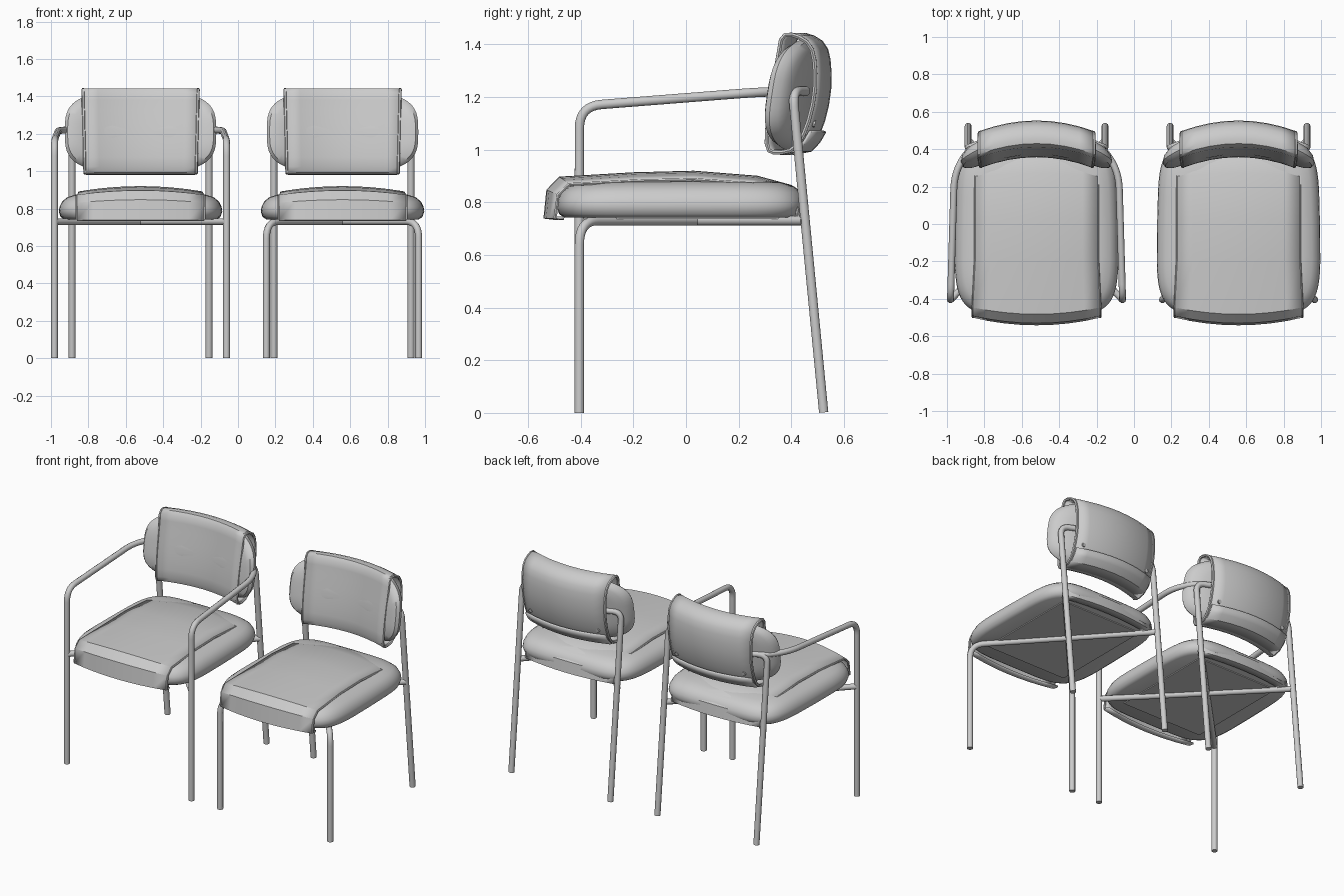
import bpy, bmesh, math
from mathutils import Vector

if "Cube" in bpy.data.objects:
    bpy.data.objects.remove(bpy.data.objects["Cube"])

R = 0.0185  # frame tube radius


def finish(ob, angle=40):
    bpy.ops.object.select_all(action='DESELECT')
    ob.select_set(True)
    bpy.context.view_layer.objects.active = ob
    bpy.ops.object.shade_smooth_by_angle(angle=math.radians(angle))
    return ob


def mesh_object(name, verts, faces, angle=40):
    bm = bmesh.new()
    vs = [bm.verts.new(v) for v in verts]
    for f in faces:
        bm.faces.new([vs[i] for i in f])
    bmesh.ops.recalc_face_normals(bm, faces=bm.faces)
    me = bpy.data.meshes.new(name)
    bm.to_mesh(me)
    bm.free()
    ob = bpy.data.objects.new(name, me)
    bpy.context.collection.objects.link(ob)
    return finish(ob, angle)


def tube(name, pts, bend=0.07, radius=R, sides=3, cyclic=False):
    """Round tube through pts with softened corners."""
    pts = [Vector(p) for p in pts]
    path = [pts[0]]
    for a, p, b in zip(pts, pts[1:], pts[2:]):
        if bend == 0:
            path.append(p)
            continue
        s = p + (a - p).normalized() * min(bend, (a - p).length * 0.48)
        e = p + (b - p).normalized() * min(bend, (b - p).length * 0.48)
        for i in range(9):
            t = i / 8
            path.append(s * (1 - t) ** 2 + p * 2 * t * (1 - t) + e * t * t)
    path.append(pts[-1])
    cu = bpy.data.curves.new(name, 'CURVE')
    cu.dimensions = '3D'
    cu.bevel_depth = radius
    cu.bevel_resolution = sides
    cu.use_fill_caps = True
    sp = cu.splines.new('POLY')
    sp.points.add(len(path) - 1)
    sp.use_cyclic_u = cyclic
    for q, p in zip(sp.points, path):
        q.co = (*p, 1)
    ob = bpy.data.objects.new(name, cu)
    bpy.context.collection.objects.link(ob)
    bpy.ops.object.select_all(action='DESELECT')
    ob.select_set(True)
    bpy.context.view_layer.objects.active = ob
    bpy.ops.object.convert(target='MESH')
    return finish(bpy.context.object)


def cushion(name, a, b, power, profile, place, n=64):
    """Stack of superellipse rings (inset, height), closed at both ends."""
    verts, faces = [], []
    for inset, h in profile:
        for i in range(n):
            t = 2 * math.pi * i / n
            c, s = math.cos(t), math.sin(t)
            u = math.copysign(abs(c) ** (2 / power), c) * (a - inset)
            v = math.copysign(abs(s) ** (2 / power), s) * (b - inset)
            verts.append(place(u, v, h))
    for r in range(len(profile) - 1):
        for i in range(n):
            j = (i + 1) % n
            faces.append((r * n + i, r * n + j, r * n + n + j, r * n + n + i))
    for r in (0, len(profile) - 1):
        verts.append(place(0, 0, profile[r][1]))
        faces += [(r * n + i, r * n + (i + 1) % n, len(verts) - 1) for i in range(n)]
    return mesh_object(name, verts, faces)


def wrap(name, profile, place, half, closed=False, thick=0.012, nx=8):
    """Fabric sheet swept across x along a (y, z) profile."""
    m, verts, faces = len(profile), [], []
    for y, z in profile:
        for i in range(nx + 1):
            verts.append(place((2 * i / nx - 1) * half, y, z))
    w = nx + 1
    for r in range(m if closed else m - 1):
        s = (r + 1) % m
        faces += [(r * w + i, r * w + i + 1, s * w + i + 1, s * w + i) for i in range(nx)]
    ob = mesh_object(name, verts, faces, 30)
    mod = ob.modifiers.new('thickness', 'SOLIDIFY')
    mod.thickness = thick
    mod.offset = 0
    return ob


def chaikin(pts):
    out = []
    for (a, b), (c, d) in zip(pts, pts[1:] + pts[:1]):
        out += [(a * .75 + c * .25, b * .75 + d * .25), (a * .25 + c * .75, b * .25 + d * .75)]
    return out


SEAT_PAD = [(0.03, 0.742), (0.01, 0.755), (0.0, 0.785), (0.004, 0.81), (0.018, 0.838),
            (0.045, 0.86), (0.09, 0.875), (0.16, 0.884), (0.27, 0.893)]
SEAT_WRAP = [(-0.50, 0.739), (-0.537, 0.742), (-0.525, 0.845), (-0.48, 0.892), (-0.2, 0.908),
             (0.03, 0.914), (0.27, 0.895), (0.40, 0.86), (0.45, 0.81), (0.46, 0.743), (0.42, 0.739)]
BACK_PAD = [(0.15, 0.0), (0.09, 0.001), (0.045, 0.009), (0.015, 0.025), (0.0, 0.05),
            (0.006, 0.078), (0.03, 0.098), (0.08, 0.106), (0.15, 0.108)]
BACK_WRAP = chaikin([(0.362, 1.0), (0.366, 1.1), (0.382, 1.22), (0.408, 1.36), (0.42, 1.435),
                     (0.47, 1.437), (0.53, 1.40), (0.548, 1.32), (0.545, 1.2), (0.515, 1.08),
                     (0.47, 1.0), (0.40, 0.985)])


def chair(cx, arms, tag):
    def seat_pad(u, v, h):
        taper = 1 - 0.05 * max(0, v + 0.1)
        return (cx + u * taper, v - 0.018, h)

    def seat_wrap(x, y, z):
        flare = 1.04 if y < -0.45 else 1
        return (cx + x * flare, y * (1 - 0.7 * x * x), z - 0.27 * x * x * (z - 0.74) / 0.18)

    def back_pad(u, v, h):
        return (cx + u, 0.383 + 0.15 * v + h - 0.65 * u * u, 1.21 + v)

    def back_wrap(x, y, z):
        return (cx + x * (1 + 0.08 * (z - 1.2)), y - 0.62 * x * x, z)

    # upholstery
    cushion(f'{tag}_seat_cushion', 0.438, 0.474, 5, SEAT_PAD, seat_pad)
    wrap(f'{tag}_seat_cover', SEAT_WRAP, seat_wrap, 0.327)
    cushion(f'{tag}_back_cushion', 0.405, 0.216, 3.3, BACK_PAD, back_pad)
    wrap(f'{tag}_back_cover', BACK_WRAP, back_wrap, 0.30, closed=True)
    # folded flap under the rear of the back cover
    wrap(f'{tag}_back_flap', [(0.528, 1.07), (0.505, 1.03), (0.475, 0.998), (0.41, 0.985)],
         back_wrap, 0.297)
    # underside panel
    mesh_object(f'{tag}_underside_panel',
                [(cx + x, y, z) for z in (0.736, 0.744) for x, y in
                 ((-0.3, -0.36), (0.3, -0.36), (0.3, 0.36), (-0.3, 0.36))],
                [(0, 1, 2, 3), (4, 5, 6, 7), (0, 1, 5, 4), (1, 2, 6, 5), (2, 3, 7, 6), (3, 0, 4, 7)])

    for s, side in ((-1, 'left'), (1, 'right')):
        # edge piping on both covers
        tube(f'{tag}_{side}_back_piping', [back_wrap(s * 0.302, y, z) for y, z in BACK_WRAP],
             0, 0.009, 1, True)
        tube(f'{tag}_{side}_seat_piping', [seat_wrap(s * 0.327, y, z) for y, z in SEAT_WRAP[1:-1]],
             0, 0.007, 1)
        # button on the rear of the back cover
        p = Vector(back_wrap(s * 0.25, 0.522, 1.10))
        tube(f'{tag}_{side}_button', [p - Vector((0, 0.006, 0)), p + Vector((0, 0.008, -0.003))],
             0, 0.013, 2)
        # rear leg, bending inward behind the backrest
        tube(f'{tag}_{side}_rear_leg', [(cx + s * 0.366, 0.523, 0.002), (cx + s * 0.366, 0.405, 1.222),
                                        (cx + s * 0.25, 0.455, 1.222)], 0.06)
        rear = (cx - s * 0.366, 0.447, 0.73)
        if arms:
            # front leg, armrest and diagonal rail
            tube(f'{tag}_{side}_front_leg_arm',
                 [(cx + s * 0.46, -0.405, 0), (cx + s * 0.46, -0.405, 1.165),
                  (cx + s * 0.44, 0.27, 1.218), (cx + s * 0.36, 0.405, 1.222),
                  (cx + s * 0.25, 0.455, 1.222)], 0.085)
            tube(f'{tag}_{side}_diagonal_rail', [(cx + s * 0.46, -0.405, 0.73), rear])
        else:
            # front leg bending into the diagonal rail
            tube(f'{tag}_{side}_front_leg_rail',
                 [(cx + s * 0.407, -0.405, 0), (cx + s * 0.407, -0.405, 0.73), rear], 0.09)


chair(-0.521, True, 'armchair')
chair(0.559, False, 'side_chair')
